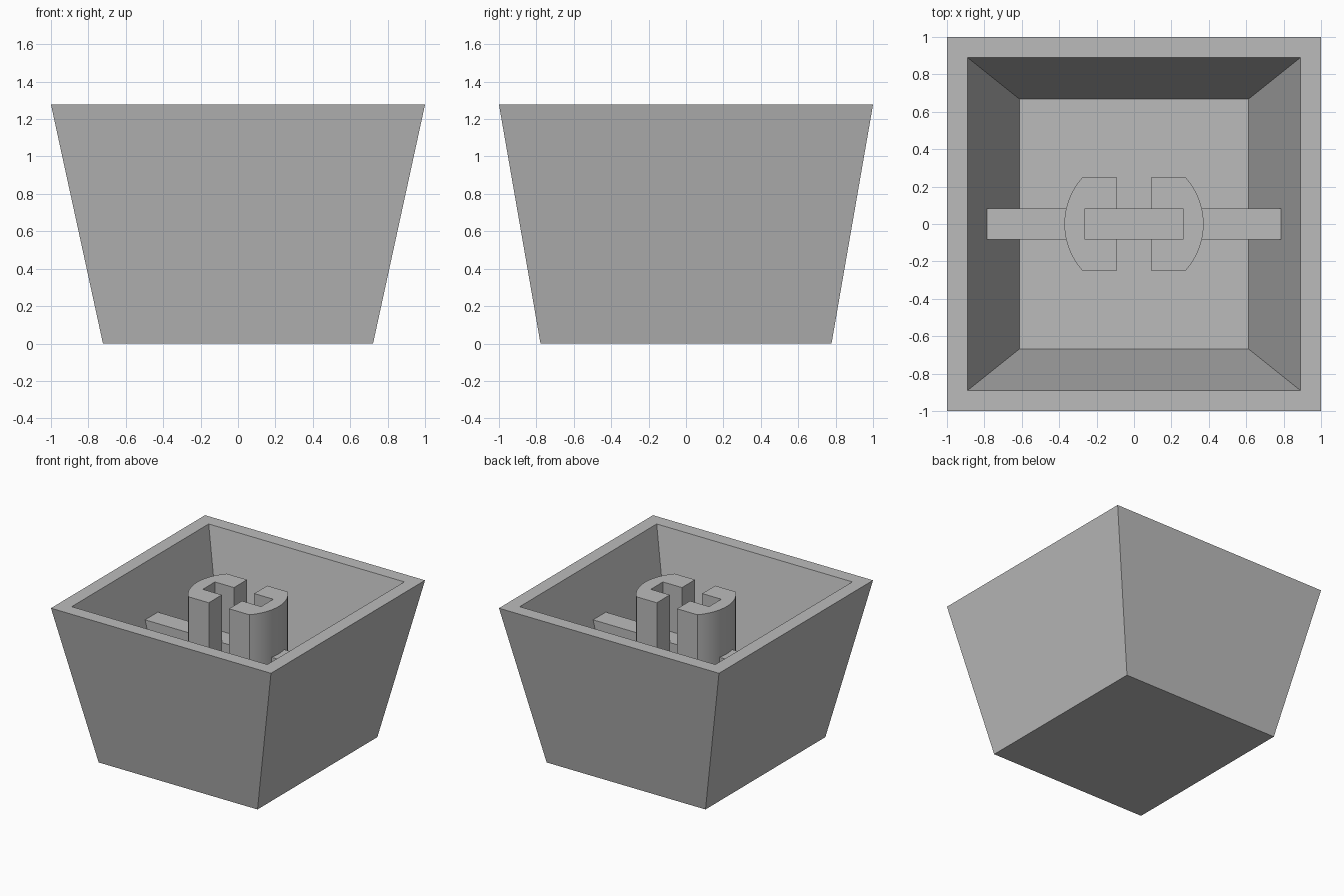
import bpy, bmesh, math

cube = bpy.data.objects.get("Cube")
if cube:
    bpy.data.objects.remove(cube, do_unlink=True)

HEIGHT, FLOOR, RIB_TOP = 1.278, 0.222, 0.889

grey = bpy.data.materials.new("plain grey")
grey.use_nodes = True
grey.diffuse_color = (0.5, 0.5, 0.5, 1)
grey.node_tree.nodes["Principled BSDF"].inputs["Base Color"].default_value = (0.5, 0.5, 0.5, 1)


def finish(bm, name):
    bmesh.ops.recalc_face_normals(bm, faces=bm.faces)
    mesh = bpy.data.meshes.new(name)
    bm.to_mesh(mesh)
    bm.free()
    mesh.materials.append(grey)
    ob = bpy.data.objects.new(name, mesh)
    bpy.context.collection.objects.link(ob)
    return ob


def extrude(points, offset, name):
    """Close a flat outline and extrude it into a solid."""
    bm = bmesh.new()
    face = bm.faces.new([bm.verts.new(p) for p in points])
    new = bmesh.ops.extrude_face_region(bm, geom=[face], use_keep_orig=True)["geom"]
    verts = [g for g in new if isinstance(g, bmesh.types.BMVert)]
    bmesh.ops.translate(bm, verts=verts, vec=offset)
    return finish(bm, name)


# Tapered hollow shell: outer base, outer rim, inner rim, inner floor
bm = bmesh.new()
rings = []
for x, y, z in ((0.722, 0.778, 0), (1, 1, HEIGHT),
                (0.889, 0.889, HEIGHT), (0.611, 0.667, FLOOR)):
    rings.append([bm.verts.new((sx * x, sy * y, z))
                  for sx, sy in ((-1, -1), (1, -1), (1, 1), (-1, 1))])
for low, high in zip(rings, rings[1:]):
    for i in range(4):
        j = (i + 1) % 4
        bm.faces.new((low[i], low[j], high[j], high[i]))
bm.faces.new(rings[0])
bm.faces.new(rings[-1])
finish(bm, "shell")

# Cross rib, its ends following the sloping walls
base = FLOOR - 0.02
extrude([(-0.615, -0.083, base), (0.615, -0.083, base),
         (0.79, -0.083, RIB_TOP), (-0.79, -0.083, RIB_TOP)],
        (0, 0.166, 0), "cross_rib")

# Two facing C-shaped stem halves with rounded backs
RADIUS, HALF, GAP, SLOT, DEPTH = 0.372, 0.248, 0.092, 0.079, 0.265
sweep = math.asin(HALF / RADIUS)
arc = [sweep * (i / 8 - 1) for i in range(17)]
outline = [(GAP, -HALF)]
outline += [(RADIUS * math.cos(a), RADIUS * math.sin(a)) for a in arc]
outline += [(GAP, HALF), (GAP, SLOT), (DEPTH, SLOT), (DEPTH, -SLOT), (GAP, -SLOT)]
for side, name in ((1, "stem_left"), (-1, "stem_right")):
    stem = extrude([(side * x, y, base) for x, y in outline],
                   (0, 0, HEIGHT - base), name)
    bpy.ops.object.select_all(action='DESELECT')
    stem.select_set(True)
    bpy.context.view_layer.objects.active = stem
    bpy.ops.object.shade_smooth_by_angle(angle=math.radians(30))
